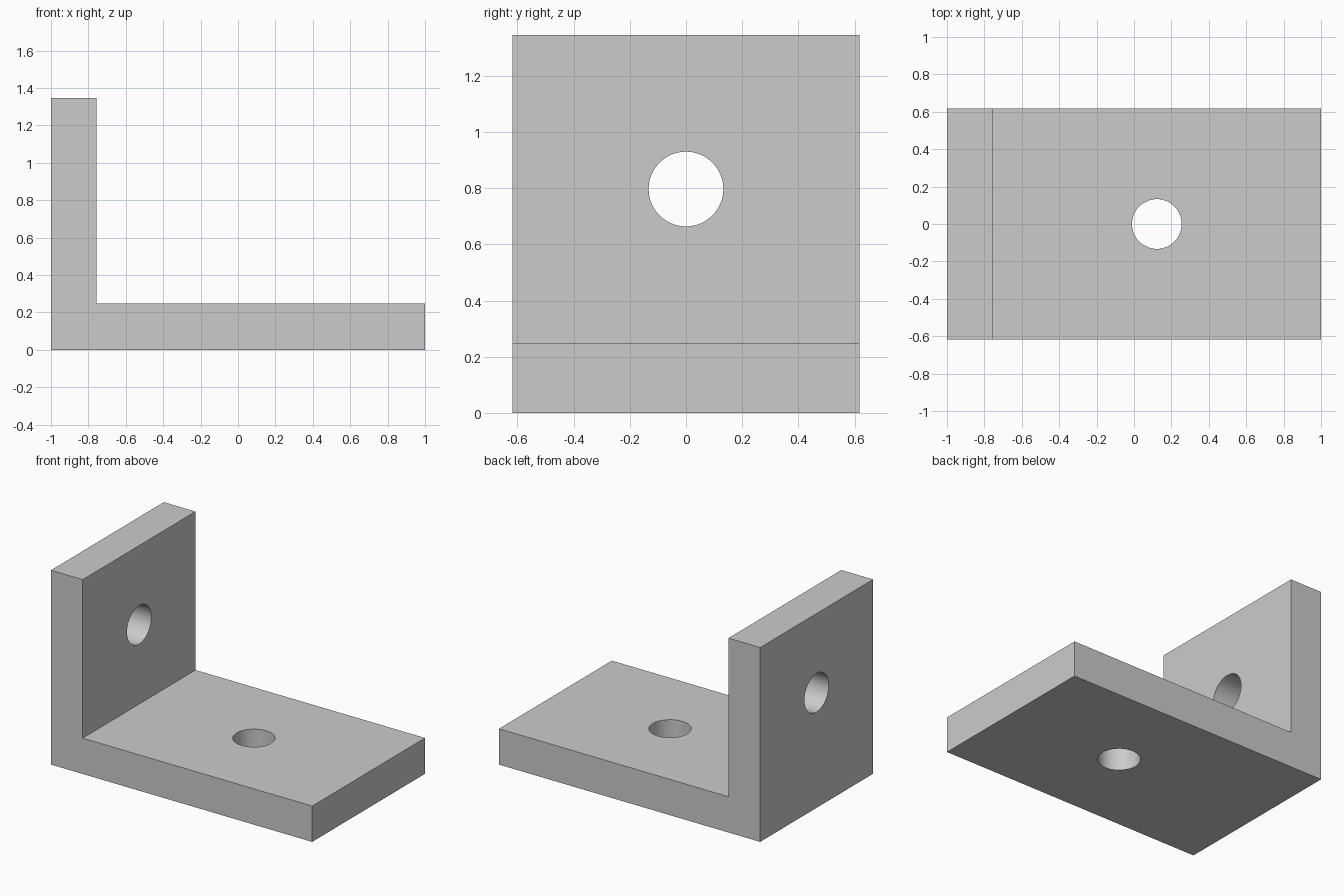
import bpy
import bmesh
import math

default = bpy.data.objects.get("Cube")
if default:
    bpy.data.objects.remove(default, do_unlink=True)

HALF_LENGTH, HALF_WIDTH, HEIGHT = 1.0, 0.617, 1.345
THICK = 0.248
HOLE_RADIUS = 0.133

# Plain grey material
grey = bpy.data.materials.new("plain grey")
colour = (0.6, 0.6, 0.6, 1)
grey.diffuse_color = colour
grey.use_nodes = True
grey.node_tree.nodes["Principled BSDF"].inputs["Base Color"].default_value = colour

# L-shaped bracket body, extruded across its width
inner_x = THICK - HALF_LENGTH - 0.005
profile = [(-HALF_LENGTH, 0), (HALF_LENGTH, 0), (HALF_LENGTH, THICK),
           (inner_x, THICK), (inner_x, HEIGHT), (-HALF_LENGTH, HEIGHT)]
bm = bmesh.new()
face = bm.faces.new([bm.verts.new((x, -HALF_WIDTH, z)) for x, z in profile])
extruded = bmesh.ops.extrude_face_region(bm, geom=[face])["geom"]
bmesh.ops.translate(bm, vec=(0, 2 * HALF_WIDTH, 0),
                    verts=[v for v in extruded if isinstance(v, bmesh.types.BMVert)])
bmesh.ops.recalc_face_normals(bm, faces=bm.faces)
mesh = bpy.data.meshes.new("angle_bracket")
bm.to_mesh(mesh)
bm.free()
mesh.materials.append(grey)
bracket = bpy.data.objects.new("angle_bracket", mesh)
bpy.context.collection.objects.link(bracket)


def drill(name, location, rotation):
    """Cut a round bolt hole through the bracket."""
    bpy.ops.mesh.primitive_cylinder_add(vertices=64, radius=HOLE_RADIUS, depth=0.8,
                                        location=location, rotation=rotation)
    cutter = bpy.context.object
    cutter.name = name
    cutter.hide_render = True
    cutter.data.materials.append(grey)
    bpy.ops.object.select_all(action="DESELECT")
    bracket.select_set(True)
    bpy.context.view_layer.objects.active = bracket
    cut = bracket.modifiers.new(name, "BOOLEAN")
    cut.operation = "DIFFERENCE"
    cut.solver = "EXACT"
    cut.object = cutter
    bpy.ops.object.modifier_apply(modifier=cut.name)
    bpy.data.objects.remove(cutter, do_unlink=True)


# Bolt holes in the base and the upright
drill("base_hole", (0.122, 0, THICK / 2), (0, 0, 0))
drill("upright_hole", (-HALF_LENGTH + THICK / 2, 0, 0.797), (0, math.pi / 2, 0))

bpy.ops.object.shade_smooth_by_angle(angle=math.radians(30))
